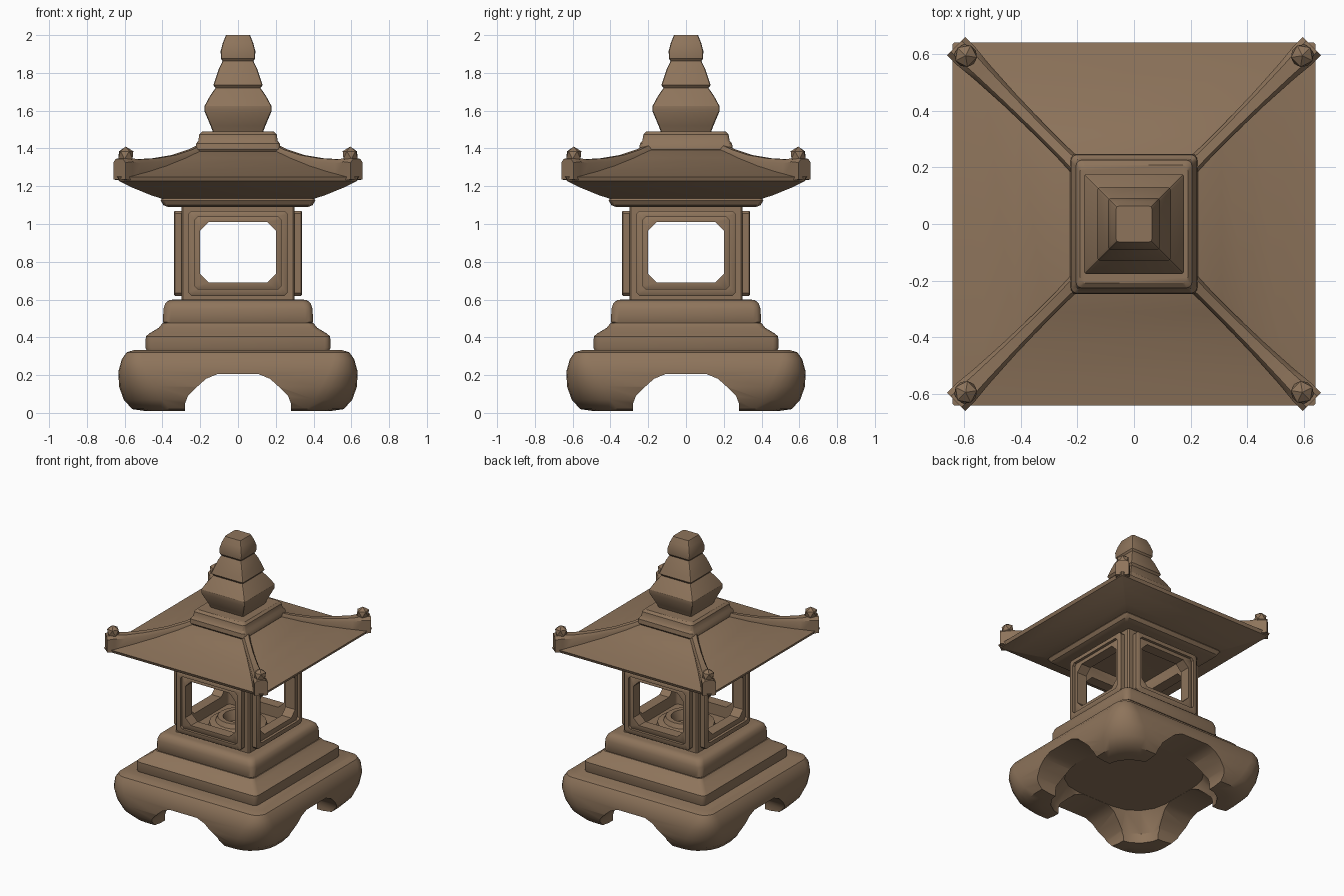
import bpy, bmesh, math
from mathutils import Matrix, Vector

if "Cube" in bpy.data.objects:
    bpy.data.objects.remove(bpy.data.objects["Cube"])

# One weathered stone colour for everything
stone = bpy.data.materials.new("brown_stone")
stone.use_nodes = True
colour = (0.27, 0.175, 0.105, 1)
stone.diffuse_color = colour
bsdf = stone.node_tree.nodes["Principled BSDF"]
bsdf.inputs["Base Color"].default_value = colour
bsdf.inputs["Roughness"].default_value = 0.9


def finish(name, bm, angle=35):
    bmesh.ops.recalc_face_normals(bm, faces=bm.faces)
    mesh = bpy.data.meshes.new(name)
    bm.to_mesh(mesh)
    bm.free()
    mesh.materials.append(stone)
    obj = bpy.data.objects.new(name, mesh)
    bpy.context.collection.objects.link(obj)
    smooth(obj, angle)
    return obj


def smooth(obj, angle=35):
    bpy.ops.object.select_all(action='DESELECT')
    obj.select_set(True)
    bpy.context.view_layer.objects.active = obj
    bpy.ops.object.shade_smooth_by_angle(angle=math.radians(angle))


def skin(bm, rings, close=False):
    """Join rings of equal length; cap the ends or close the loop of rings."""
    loops = [[bm.verts.new(p) for p in ring] for ring in rings]
    pairs = list(zip(loops, loops[1:]))
    if close:
        pairs.append((loops[-1], loops[0]))
    else:
        bm.faces.new(loops[0])
        bm.faces.new(loops[-1])
    n = len(loops[0])
    for a, b in pairs:
        for i in range(n):
            j = (i + 1) % n
            bm.faces.new((a[i], a[j], b[j], b[i]))


def square_ring(half, z, r, seg, sy=1):
    pts = []
    for corner in range(4):
        mid = math.radians(45 + 90 * corner)
        cx = math.copysign(half - r, math.cos(mid))
        cy = math.copysign(half - r, math.sin(mid))
        for k in range(seg + 1):
            a = math.radians(90 * corner + 90 * k / seg)
            pts.append((cx + r * math.cos(a), (cy + r * math.sin(a)) * sy, z))
    return pts


def square_loft(name, profile, r=0.02, seg=3, sy=1, angle=35):
    """Stack rounded squares; profile rows are (half width, z[, corner radius])."""
    bm = bmesh.new()
    skin(bm, [square_ring(p[0], p[1], p[2] if len(p) > 2 else r, seg, sy) for p in profile])
    return finish(name, bm, angle)


def prism(name, outline, turn):
    """Extrude an x-z outline right through the model, as a cutter."""
    bm = bmesh.new()
    skin(bm, [[(x, y, z) for x, z in outline] for y in (-1, 1)])
    bm.transform(Matrix.Rotation(turn, 4, 'Z'))
    return finish(name, bm)


def carve(obj, cutters):
    for cutter in cutters:
        mod = obj.modifiers.new("cut", 'BOOLEAN')
        mod.operation, mod.solver, mod.object = 'DIFFERENCE', 'EXACT', cutter
        bpy.context.view_layer.objects.active = obj
        bpy.ops.object.modifier_apply(modifier=mod.name)
        bpy.data.objects.remove(cutter)
    smooth(obj)


def chamfered(w, z0, z1, c):
    """Rectangle with cut corners in x-z."""
    return [(w, z0 + c), (w, z1 - c), (w - c, z1), (c - w, z1),
            (-w, z1 - c), (-w, z0 + c), (c - w, z0), (w - c, z0)]


# Footed base: swollen block, hollowed below, arched on every side
base = square_loft("footed_base", [
    (0.49, 0.01, 0.18), (0.56, 0.02, 0.2), (0.605, 0.07, 0.2), (0.63, 0.14, 0.19),
    (0.633, 0.22, 0.15), (0.615, 0.285, 0.11), (0.59, 0.32, 0.08), (0.55, 0.333, 0.06)], seg=6)
half_arch = [(0.28, -0.1), (0.28, 0.05), (0.265, 0.09), (0.22, 0.135), (0.17, 0.18), (0.11, 0.205)]
arch = half_arch + [(-x, z) for x, z in reversed(half_arch)]
hollow = square_loft("hollow", [(0.45, -0.1, 0.2), (0.45, 0.08, 0.2), (0.4, 0.206, 0.25)], seg=4)
carve(base, [prism("arch_cutter", arch, math.radians(a)) for a in (0, 90)] + [hollow])

# Stepped plinth
square_loft("lower_step", [(0.48, 0.32), (0.49, 0.345), (0.488, 0.405), (0.47, 0.42),
                           (0.42, 0.45), (0.4, 0.475)], r=0.03)
square_loft("upper_step", [(0.385, 0.46), (0.397, 0.48), (0.395, 0.55), (0.385, 0.58),
                           (0.365, 0.597), (0.34, 0.6)], r=0.04)

# Open fire box with four windows
box = square_loft("fire_box", [(0.3, 0.59), (0.3, 1.1)], r=0.01, seg=1)
window = chamfered(0.2, 0.69, 1.01, 0.045)
room = square_loft("room", [(0.245, 0.61), (0.245, 1.09)], r=0.02)
carve(box, [room] + [prism("window_cutter", window, math.radians(a)) for a in (0, 90)])


def window_frame(name, outer, inner, depth, turn):
    bm = bmesh.new()
    rings = [(outer, 0.29), (outer, depth - 0.006), (chamfer_in(outer), depth),
             (inner, depth), (inner, 0.29)]
    skin(bm, [[(x, -y, z) for x, z in o] for o, y in rings], close=True)
    bm.transform(Matrix.Rotation(turn, 4, 'Z'))
    finish(name, bm)


def chamfer_in(outline, f=0.97):
    return [(x * f, 0.85 + (z - 0.85) * f) for x, z in outline]


for side, turn in zip(("front", "left", "back", "right"), range(4)):
    t = turn * math.pi / 2
    window_frame(side + "_outer_frame", chamfered(0.262, 0.62, 1.07, 0.015),
                 chamfered(0.228, 0.655, 1.038, 0.015), 0.34, t)
    window_frame(side + "_inner_frame", chamfered(0.232, 0.65, 1.042, 0.015),
                 window, 0.322, t)

# Round lamp dish on the floor of the fire box
bm = bmesh.new()
dish = [(0.2, 0.6), (0.19, 0.64), (0.15, 0.65), (0.135, 0.68), (0.1, 0.68), (0.085, 0.63), (0.08, 0.6)]
skin(bm, [[(r * math.cos(k * math.pi / 10), r * math.sin(k * math.pi / 10), z)
           for k in range(20)] for r, z in dish], close=True)
finish("lamp_dish", bm)

# Roof: bed moulding, then the flared eaves and hollow-curved slopes
square_loft("roof_bed", [(0.37, 1.09), (0.395, 1.1), (0.41, 1.125), (0.4, 1.14)], r=0.02)
square_loft("roof", [(0.39, 1.13), (0.46, 1.152), (0.56, 1.193), (0.63, 1.228), (0.64, 1.25),
                     (0.53, 1.275), (0.42, 1.307), (0.31, 1.35), (0.21, 1.4)],
            r=0.006, seg=1, angle=25)
square_loft("roof_cap", [(0.21, 1.37), (0.225, 1.395), (0.222, 1.425), (0.21, 1.44),
                         (0.205, 1.475), (0.19, 1.49)], r=0.02, sy=1.1)

# Curved hip ridges, each with a raised end and a knob
ridge = [(0.19, 0.03, 1.36, 1.425), (0.25, 0.026, 1.34, 1.395), (0.34, 0.026, 1.3, 1.365),
         (0.44, 0.03, 1.27, 1.348), (0.54, 0.038, 1.24, 1.342),
         (0.59, 0.045, 1.232, 1.35), (0.628, 0.045, 1.235, 1.345)]
names = ("back_left", "back_right", "front_right", "front_left")
for k, name in enumerate(names):
    spin = Matrix.Rotation(math.pi / 4 + k * math.pi / 2, 4, 'Z')
    bm = bmesh.new()
    rings = []
    for d, w, low, top in ridge:
        x = d * math.sqrt(2)
        rings.append([(x, -w, low), (x, -w, top - 0.02), (x, -w * 0.6, top),
                      (x, w * 0.6, top), (x, w, top - 0.02), (x, w, low)])
    skin(bm, rings)
    bm.transform(spin)
    finish(name + "_ridge", bm)
    bm = bmesh.new()
    bmesh.ops.create_icosphere(bm, subdivisions=1, radius=0.045)
    bm.transform(spin @ Matrix.Translation(Vector((0.84, 0, 1.365))))
    finish(name + "_knob", bm)

# Finial of three diminishing blocks
square_loft("finial_lower", [(0.13, 1.48), (0.145, 1.52), (0.177, 1.595), (0.177, 1.625),
                             (0.15, 1.675), (0.118, 1.722)], r=0.012, seg=2, angle=25)
square_loft("finial_middle", [(0.118, 1.718), (0.13, 1.735), (0.122, 1.76), (0.1, 1.825),
                              (0.08, 1.866)], r=0.012, seg=2, angle=25)
square_loft("finial_top", [(0.08, 1.86), (0.09, 1.875), (0.092, 1.915), (0.08, 1.96),
                           (0.064, 2.0)], r=0.012, seg=2, angle=25)
